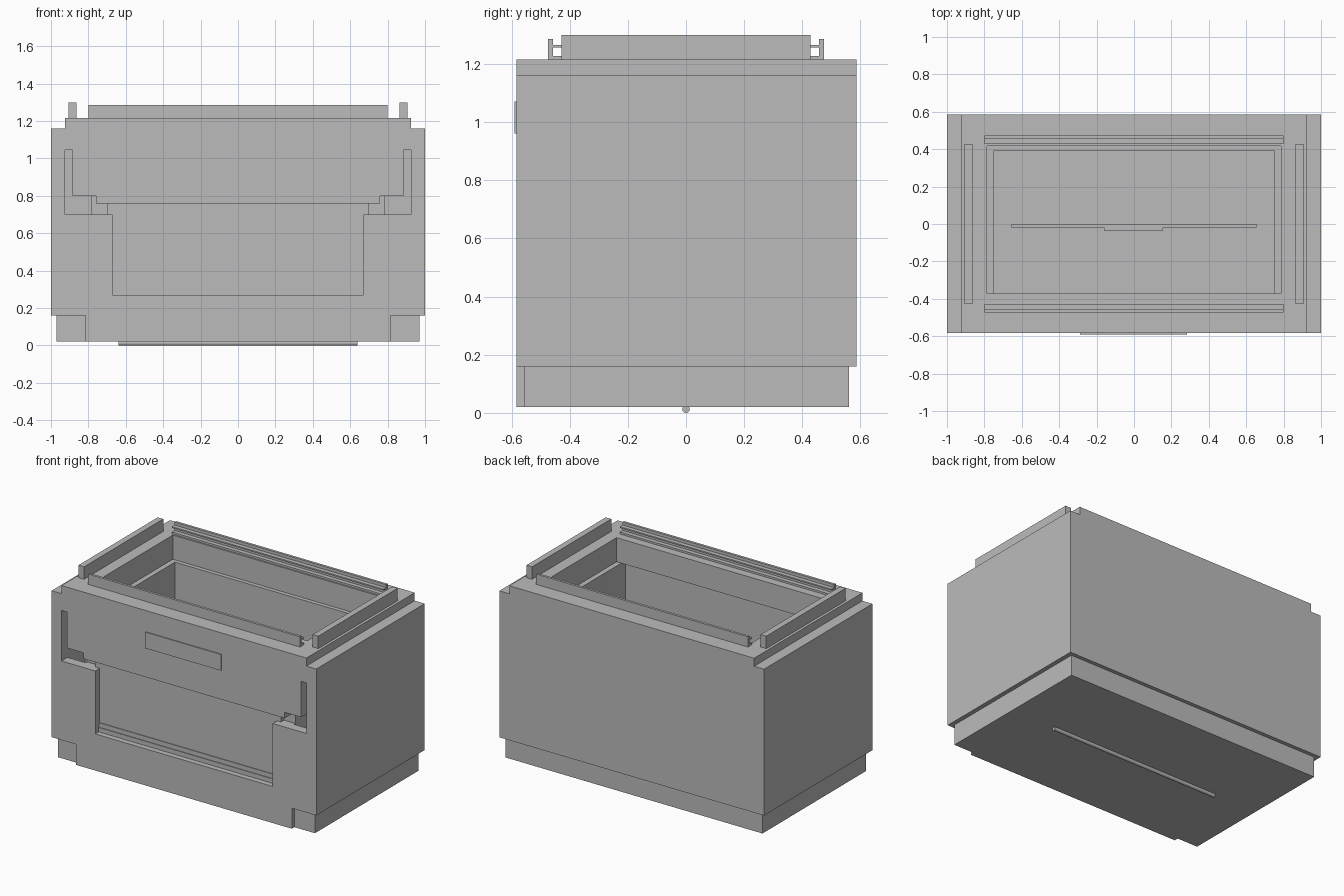
import bpy, bmesh, math

if "Cube" in bpy.data.objects:
    bpy.data.objects.remove(bpy.data.objects["Cube"])

gray = bpy.data.materials.new("plain gray")
gray.diffuse_color = (0.5, 0.5, 0.5, 1)
gray.use_nodes = True
gray.node_tree.nodes["Principled BSDF"].inputs["Base Color"].default_value = gray.diffuse_color

FRONT, BACK = -0.583, 0.586


def make(name, bm):
    bmesh.ops.recalc_face_normals(bm, faces=bm.faces)
    me = bpy.data.meshes.new(name)
    bm.to_mesh(me)
    bm.free()
    me.materials.append(gray)
    ob = bpy.data.objects.new(name, me)
    bpy.context.collection.objects.link(ob)
    return ob


def box(name, x0, x1, y0, y1, z0, z1):
    bm = bmesh.new()
    bmesh.ops.create_cube(bm, size=1)
    for v in bm.verts:
        v.co = (x1 if v.co.x > 0 else x0, y1 if v.co.y > 0 else y0,
                z1 if v.co.z > 0 else z0)
    return make(name, bm)


def prism(name, outline, axis, a, b):
    """Extrude a closed outline along one axis (0 = x, 1 = y, 2 = z)."""
    bm = bmesh.new()
    verts = []
    for p in outline:
        co = list(p)
        co.insert(axis, a)
        verts.append(bm.verts.new(co))
    face = bm.faces.new(verts)
    top = bmesh.ops.extrude_face_region(bm, geom=[face])["geom"]
    for v in top:
        if isinstance(v, bmesh.types.BMVert):
            v.co[axis] = b
    return make(name, bm)


def mirrored(half):
    return half + [(-x, z) for x, z in reversed(half)]


def cut(target, *dims):
    cutter = box("cutter", *dims)
    cutter.hide_render = True
    mod = target.modifiers.new("cut", 'BOOLEAN')
    mod.operation, mod.solver, mod.object = 'DIFFERENCE', 'EXACT', cutter
    bpy.context.view_layer.update()
    dg = bpy.context.evaluated_depsgraph_get()
    me = bpy.data.meshes.new_from_object(target.evaluated_get(dg))
    target.modifiers.clear()
    target.data = me
    bpy.data.objects.remove(cutter)


# main body with stepped shoulders
body = prism("body", mirrored([(1, 0.16), (1, 1.16), (0.925, 1.16), (0.925, 1.215)]),
             1, FRONT, BACK)

# storage well: wide mouth, ledge, deeper well running under the front rim
cut(body, -0.785, 0.785, -0.372, 0.418, 1.05, 1.4)
cut(body, -0.75, 0.75, -0.42, 0.39, 0.30, 1.05)

# front window with a stepped sill
cut(body, -0.67, 0.67, -0.7, FRONT + 0.037, 0.27, 0.76)
cut(body, -0.67, 0.67, -0.7, FRONT + 0.042, 0.30, 0.76)
cut(body, -0.67, 0.67, -0.7, FRONT + 0.047, 0.33, 0.76)

# slots beside the front panel, opening into side pockets
for s in (-1, 1):
    def side_cut(xa, xb, y0, y1, z0, z1):
        cut(body, min(s * xa, s * xb), max(s * xa, s * xb), y0, y1, z0, z1)
    side_cut(0.66, 0.76, -0.7, FRONT + 0.047, 0.70, 0.76)
    side_cut(0.70, 0.79, -0.7, FRONT + 0.08, 0.70, 0.76)
    side_cut(0.76, 0.925, -0.7, FRONT + 0.08, 0.70, 0.80)
    side_cut(0.885, 0.925, -0.7, FRONT + 0.08, 0.75, 1.045)
    side_cut(0.785, 0.925, FRONT + 0.065, -0.33, 0.60, 1.045)

# base with notched front corners
prism("base", mirrored([(0.815, FRONT), (0.815, -0.555), (0.97, -0.555), (0.97, 0.56)]),
      2, 0.02, 0.16)

# rod under the base
bm = bmesh.new()
bmesh.ops.create_cone(bm, cap_ends=True, segments=16, radius1=0.013,
                      radius2=0.013, depth=1.28)
for v in bm.verts:
    v.co = (v.co.z, v.co.y, v.co.x + 0.013)
make("bottom_rod", bm)

# bar and grip on the well floor
box("floor_bar", -0.655, 0.655, -0.02, 0.0, 0.29, 0.32)
box("floor_grip", -0.16, 0.155, -0.035, -0.02, 0.29, 0.32)

# label plate
box("label_plate", -0.288, 0.284, -0.59, FRONT + 0.002, 0.96, 1.07)

# top rails: plain bars at the sides, channels with two inward ribs front and back
channel = [(0.474, 1.21), (0.474, 1.285), (0.457, 1.285), (0.457, 1.265),
           (0.428, 1.265), (0.428, 1.256), (0.457, 1.256), (0.457, 1.228),
           (0.428, 1.228), (0.428, 1.21)]
for s, side, end in ((-1, "left", "front"), (1, "right", "back")):
    box(side + "_rail", s * 0.885 - 0.021, s * 0.885 + 0.021, -0.428, 0.428, 1.21, 1.30)
    prism(end + "_rail", [(s * y, z) for y, z in channel], 0, -0.8, 0.8)
